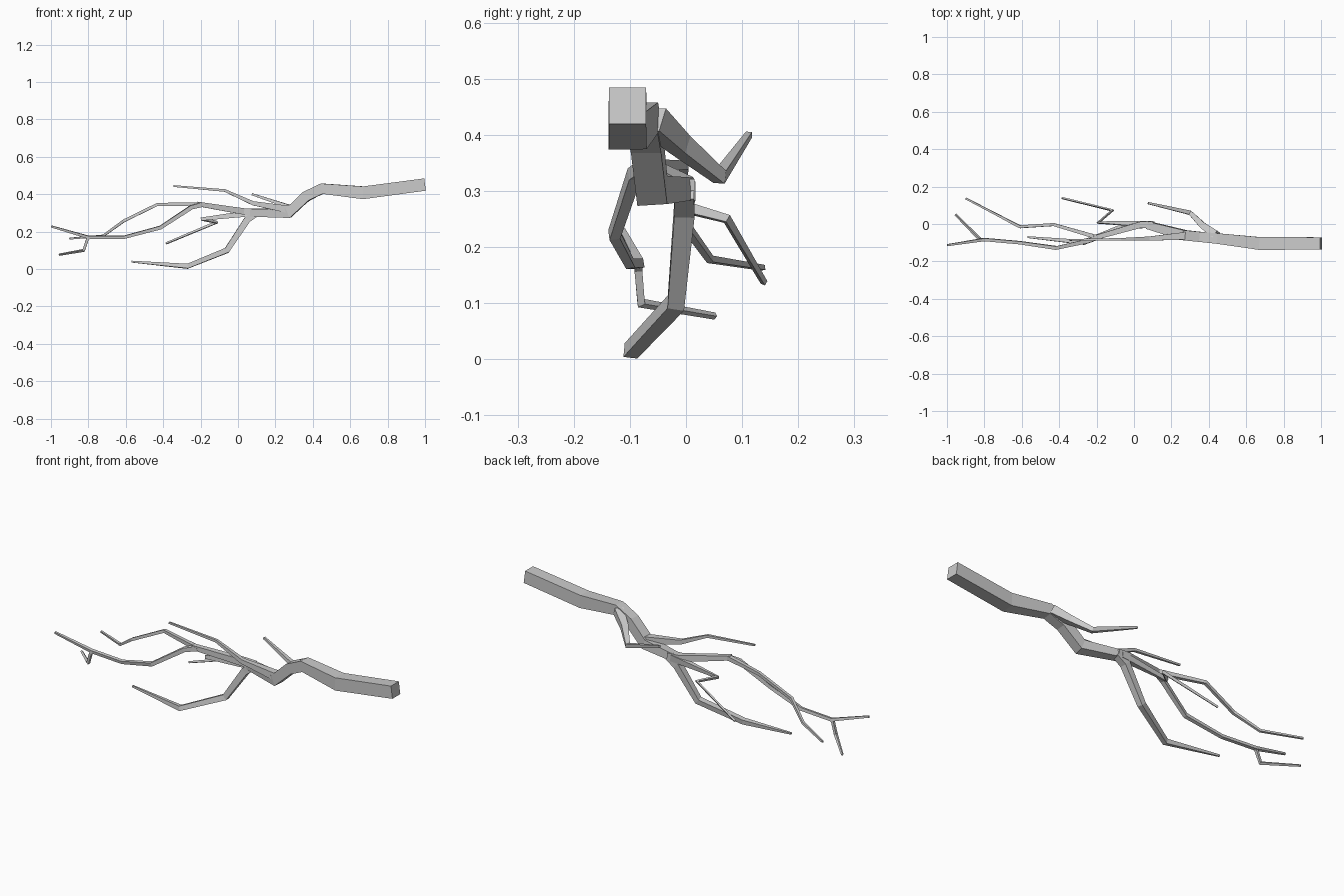
import bpy, bmesh
from mathutils import Vector


def limb(name, path):
    """Square tapering tube along points (x, y, z, width)."""
    pts = [Vector(p[:3]) for p in path]
    bm = bmesh.new()
    rings = []
    up = Vector((0, 0, 1))
    last = len(pts) - 1
    for i, p in enumerate(pts):
        a = (p - pts[i - 1]).normalized() if i else (pts[1] - p).normalized()
        b = (pts[i + 1] - p).normalized() if i < last else a
        t = (a + b).normalized()
        up = (up - t * up.dot(t)).normalized()   # carry the frame along
        side = t.cross(up)
        h = path[i][3] / 2
        rings.append([bm.verts.new(p + side * (h * u) + up * (h * v))
                      for u, v in ((-1, -1), (1, -1), (1, 1), (-1, 1))])
    for r, s in zip(rings, rings[1:]):
        for k in range(4):
            bm.faces.new((r[k], r[(k + 1) % 4], s[(k + 1) % 4], s[k]))
    bm.faces.new(rings[0][::-1])
    bm.faces.new(rings[-1])
    bmesh.ops.recalc_face_normals(bm, faces=bm.faces)
    me = bpy.data.meshes.new(name)
    bm.to_mesh(me)
    bm.free()
    ob = bpy.data.objects.new(name, me)
    bpy.context.collection.objects.link(ob)
    return ob


# thick main branch
limb("main_branch", [(1, -.104, .452, .066), (.67, -.104, .408, .068),
                     (.45, -.078, .43, .056), (.365, -.07, .39, .054),
                     (.27, -.06, .3, .054), (.07, -.005, .302, .04)])
# side limb near the thick end
limb("back_limb", [(.44, -.06, .427, .045), (.37, -.01, .382, .034),
                   (.3, .06, .325, .023), (.075, .112, .4, .011)])
# upper limb
limb("upper_limb", [(.29, -.062, .315, .042), (.08, -.078, .352, .022),
                    (-.07, -.082, .42, .014), (-.345, -.085, .444, .009)])
# lower limb
limb("lower_limb", [(.1, -.003, .3, .035), (.05, -.003, .265, .036),
                    (-.06, -.018, .1, .03), (-.27, -.098, .015, .025),
                    (-.57, -.07, .04, .009)])
# crooked limb
limb("crooked_limb", [(.08, 0, .3, .034), (-.19, .008, .268, .018),
                      (-.115, .073, .25, .014), (-.385, .139, .137, .009)])
# forking limb and its twigs
limb("fork_stem", [(.1, -.004, .302, .038), (.03, -.005, .308, .034),
                   (-.215, -.075, .348, .024)])
limb("fork_upper", [(-.2, -.07, .346, .022), (-.43, -.003, .346, .016),
                    (-.61, -.015, .258, .015), (-.72, .043, .178, .012),
                    (-.9, .137, .163, .009)])
limb("fork_lower", [(-.19, -.07, .345, .024), (-.25, -.092, .33, .022),
                    (-.415, -.128, .222, .019), (-.61, -.1, .17, .016),
                    (-.8, -.083, .17, .016), (-.998, -.113, .228, .01)])
limb("hanging_twig", [(-.79, -.084, .172, .014), (-.805, -.085, .16, .014),
                      (-.825, -.08, .1, .014), (-.955, .051, .077, .009)])
